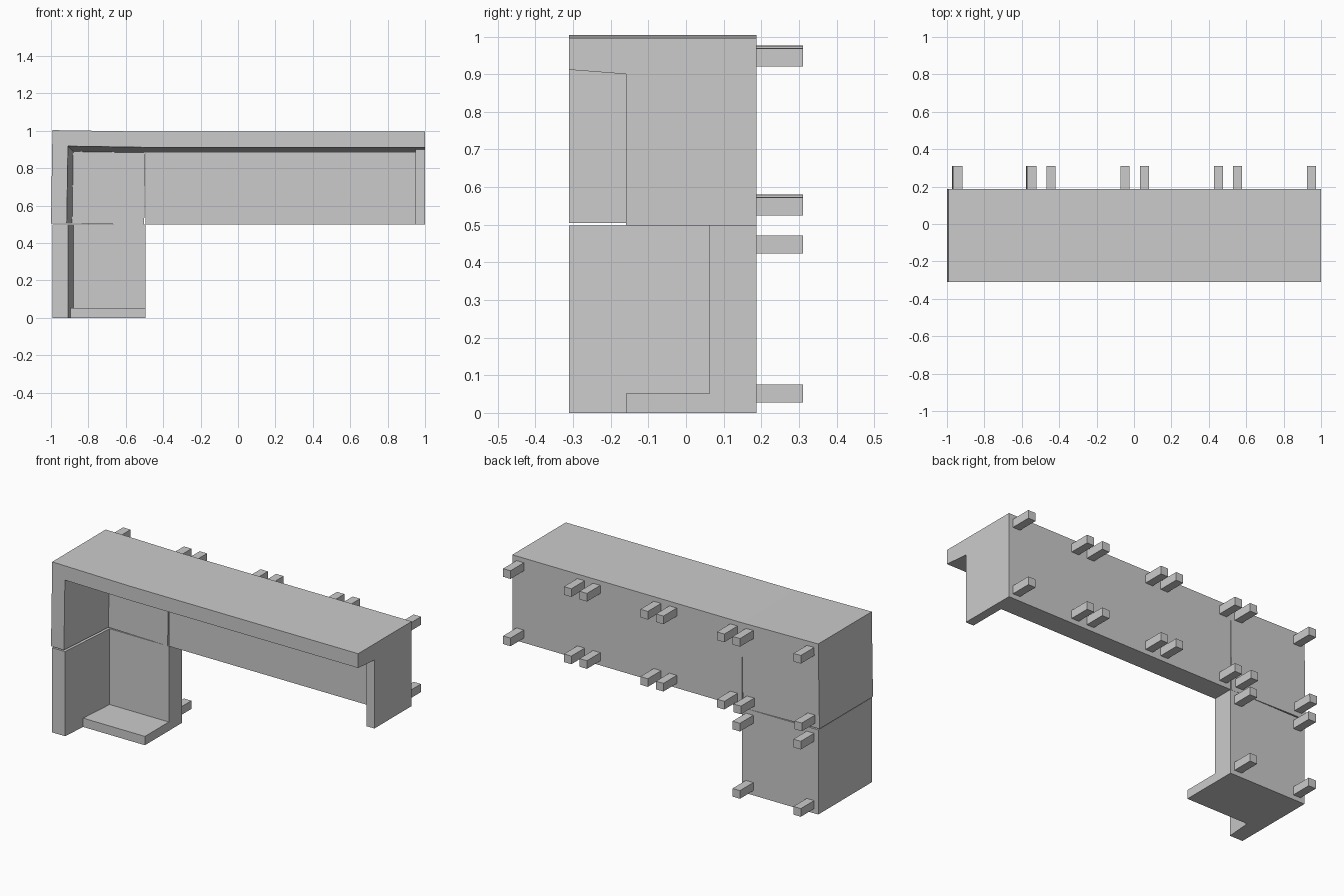
import bpy
import bmesh
from math import radians
from mathutils import Matrix, Vector

cube = bpy.data.objects.get("Cube")
if cube:
    bpy.data.objects.remove(cube, do_unlink=True)

grey = bpy.data.materials.new("plain grey")
grey.use_nodes = True
grey.diffuse_color = (0.6, 0.6, 0.6, 1)
grey.node_tree.nodes["Principled BSDF"].inputs["Base Color"].default_value = (0.6, 0.6, 0.6, 1)

P = 0.498                      # size of one square module
LEFT = 1 - 4 * P               # outer side of the lower module
SEAM = LEFT + P                # joint between the corner and the long run
TOP = 2 * P
FRONT, STEP, INNER, BACK, PEG_END = -0.311, -0.16, 0.062, 0.187, 0.311
THIN, THICK = 0.084, 0.113     # wall thickness at the front and at the back
MID = THIN + (THICK - THIN) * (STEP - FRONT) / (INNER - FRONT)

# The corner module leans slightly about its top right edge
pivot = Vector((SEAM, 0, TOP))
LEAN = Matrix.Translation(pivot) @ Matrix.Rotation(radians(0.9), 4, "Y") @ Matrix.Translation(-pivot)


def prism(name, profile, axis, lo, hi, matrix=None):
    """Extrude a profile along x (points are y, z) or z (points are x, y)."""
    bm = bmesh.new()
    place = (lambda a, b: (lo, a, b)) if axis == "x" else (lambda a, b: (a, b, lo))
    face = bm.faces.new([bm.verts.new(place(a, b)) for a, b in profile])
    moved = bmesh.ops.extrude_face_region(bm, geom=[face])["geom"]
    shift = (hi - lo, 0, 0) if axis == "x" else (0, 0, hi - lo)
    bmesh.ops.translate(bm, vec=shift, verts=[g for g in moved if isinstance(g, bmesh.types.BMVert)])
    bmesh.ops.recalc_face_normals(bm, faces=bm.faces)
    if matrix:
        bm.transform(matrix)
    mesh = bpy.data.meshes.new(name)
    bm.to_mesh(mesh)
    bm.free()
    mesh.materials.append(grey)
    obj = bpy.data.objects.new(name, mesh)
    bpy.context.collection.objects.link(obj)
    return obj


def rect(a0, b0, a1, b1):
    return [(a0, b0), (a1, b0), (a1, b1), (a0, b1)]


def pegs(name, x, z, matrix=None):
    """Four square pegs on the back of one module."""
    h, off = 0.024, 0.198
    for side, sx in (("right", -1), ("left", 1)):
        for level, sz in (("lower", -1), ("upper", 1)):
            cx, cz = x + P / 2 + sx * off, z + P / 2 + sz * off
            prism(f"{name}_{level}_{side}_peg", rect(cx - h, BACK, cx + h, PEG_END),
                  "z", cz - h, cz + h, matrix)


# Tapered profiles shared by the walls and tops
side_profile = [(LEFT, FRONT), (LEFT + THIN, FRONT), (LEFT + THICK, INNER), (LEFT, INNER)]
top_profile = [(FRONT, TOP), (FRONT, TOP - THIN), (INNER, TOP - THICK), (INNER, TOP)]

# Lower module: side wall, back panel and short floor
prism("lower_side_wall", side_profile, "z", 0, P)
prism("lower_back_panel", rect(INNER, 0, BACK, P), "x", LEFT, SEAM)
prism("lower_floor", rect(STEP, 0, INNER, 0.052), "x", LEFT + MID - 0.005, SEAM)
pegs("lower", LEFT, 0)

# Leaning corner module
prism("corner_side_wall", side_profile, "z", P, TOP, LEAN)
prism("corner_top", top_profile, "x", LEFT, SEAM, LEAN)
prism("corner_back_panel", rect(INNER, P, BACK, TOP), "x", LEFT, SEAM, LEAN)
pegs("corner", LEFT, P, LEAN)

# Long run of three modules
prism("long_top", top_profile, "x", SEAM, 1)
prism("long_back_panel", rect(INNER, P, BACK, TOP), "x", SEAM, 1)
prism("end_wall", [(STEP, P), (INNER, P), (INNER, TOP - THICK), (STEP, TOP - MID)], "x", 0.948, 1)
for i, part in enumerate(("first", "second", "third")):
    pegs(part, SEAM + i * P, P)
